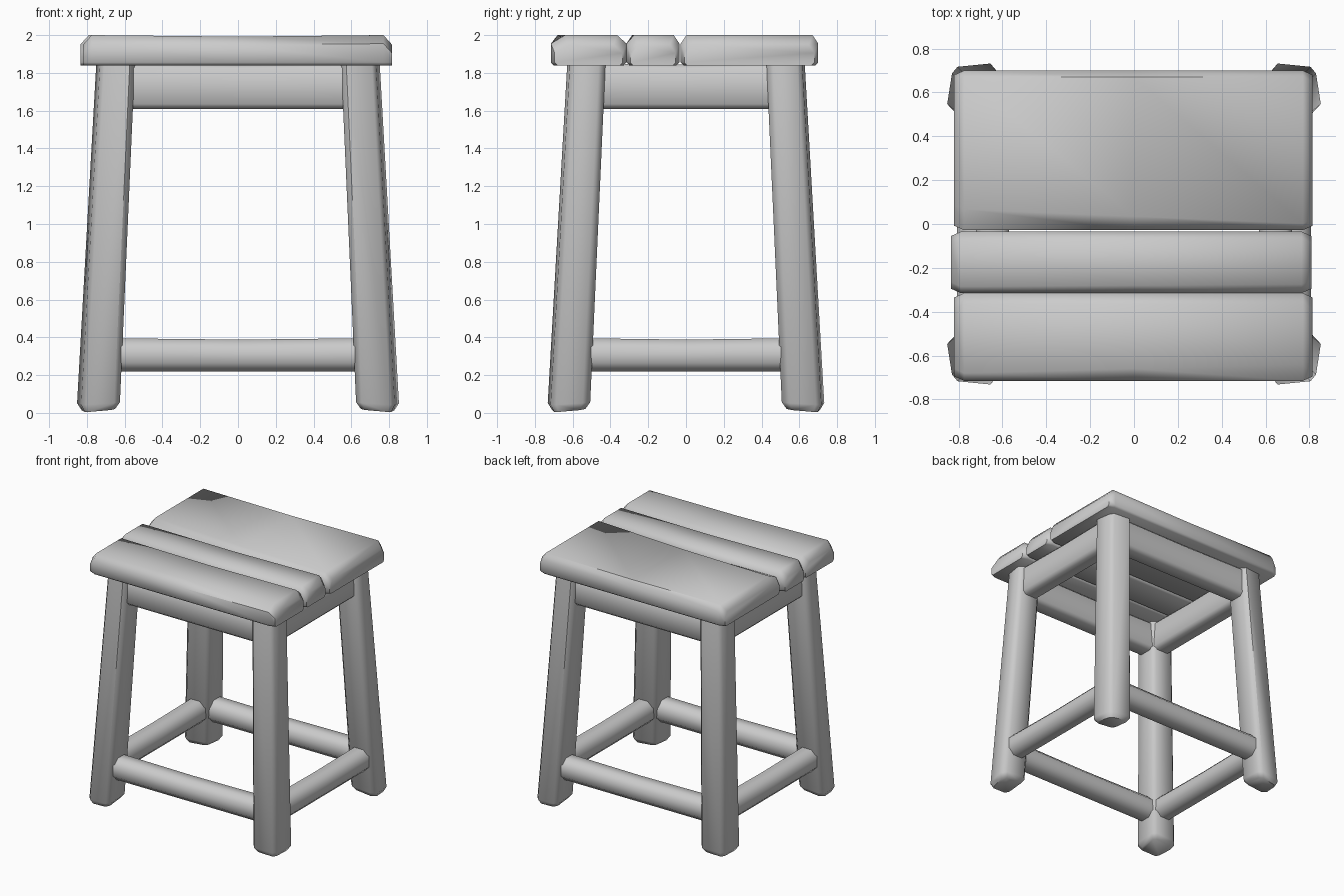
import bpy, bmesh
from math import radians

if "Cube" in bpy.data.objects:
    bpy.data.objects.remove(bpy.data.objects["Cube"])


def loft(name, rings):
    """Skin a list of equal-length point rings and cap both ends."""
    bm = bmesh.new()
    vs = [[bm.verts.new(p) for p in r] for r in rings]
    n = len(vs[0])
    for a, b in zip(vs, vs[1:]):
        for i in range(n):
            j = (i + 1) % n
            bm.faces.new((a[i], a[j], b[j], b[i]))
    bm.faces.new(vs[0])
    bm.faces.new(vs[-1])
    bmesh.ops.recalc_face_normals(bm, faces=bm.faces)
    mesh = bpy.data.meshes.new(name)
    bm.to_mesh(mesh)
    bm.free()
    ob = bpy.data.objects.new(name, mesh)
    bpy.context.collection.objects.link(ob)
    return ob


def section(y0, y1, z0, z1, front, back, drop, low):
    """Eight-sided section with worn top edges and small lower chamfers."""
    return [(y0 + low, z0), (y1 - low, z0), (y1, z0 + low), (y1, z1 - drop),
            (y1 - back, z1), (y0 + front, z1), (y0, z1 - drop), (y0, z0 + low)]


def plank(name, y0, y1, front, back, x0=-0.82, x1=0.815, bow=0.008):
    """Seat plank; front/back are (left, right) top chamfer widths."""
    rings = []
    for x, t, inset, dz in ((x0, 0, 0.02, 0.05), (x0 + 0.045, 0, 0, 0),
                            (0, 0.5, 0, bow),
                            (x1 - 0.045, 1, 0, 0), (x1, 1, 0.02, 0.05)):
        f = front[0] * (1 - t) + front[1] * t
        b = back[0] * (1 - t) + back[1] * t
        s = section(y0 + inset, y1 - inset, 1.84, 2.0 - dz, f, b, 0.045, 0.015)
        rings.append([(x, y, z) for y, z in s])
    return loft(name, rings)


def bar(name, half, off, z0, z1, thick, cham, along_x):
    """Rail running between two legs, tucked into them at both ends."""
    rings = []
    for p, sag in ((-half, 0), (0, 0.007), (half, 0)):
        s = section(off - thick, off + thick, z0, z1 - sag, cham, cham, cham, cham)
        rings.append([(p, q, z) if along_x else (q, p, z) for q, z in s])
    return loft(name, rings)


# Seat planks
parts = [
    plank("seat_plank_front", -0.715, -0.315, (0.035, 0.075), (0.05, 0.05)),
    plank("seat_plank_middle", -0.315, -0.035, (0.03, 0.04), (0.04, 0.03), -0.835, 0.81),
    plank("seat_plank_back", -0.028, 0.70, (0.095, 0.03), (0.03, 0.03)),
]

# Splayed legs with a hand-cut section and rounded feet
leg = [(0.117, -0.07), (0.095, 0.07), (0.07, 0.10), (-0.08, 0.115),
       (-0.11, 0.08), (-0.11, -0.08), (-0.08, -0.11), (0.08, -0.11)]
for sx, side in ((-1, "left"), (1, "right")):
    for sy, end in ((-1, "front"), (1, "back")):
        rings = []
        for cx, cy, z, k, tilt in ((0.737, 0.619, 0.018, 0.78, 0.1),
                                   (0.735, 0.617, 0.055, 1, 0.07),
                                   (0.645, 0.525, 1.85, 0.9, 0)):
            rings.append([(sx * (cx + u * k), sy * (cy + v * k), z - tilt * (u + v) * k)
                          for u, v in leg])
        parts.append(loft(f"{end}_{side}_leg", rings))

# Apron rails under the seat and stretchers near the floor
for s, a, b in ((-1, "front", "left"), (1, "back", "right")):
    parts += [
        bar(a + "_apron", 0.60, s * 0.53, 1.61, 1.85, 0.075, 0.025, True),
        bar(b + "_apron", 0.48, s * 0.645, 1.61, 1.85, 0.075, 0.025, False),
        bar(a + "_stretcher", 0.66, s * 0.605, 0.22, 0.395, 0.085, 0.045, True),
        bar(b + "_stretcher", 0.54, s * 0.722, 0.22, 0.395, 0.085, 0.045, False),
    ]

# Soft shading across the chamfers
for ob in parts:
    ob.select_set(True)
bpy.context.view_layer.objects.active = parts[0]
bpy.ops.object.shade_smooth_by_angle(angle=radians(52))
